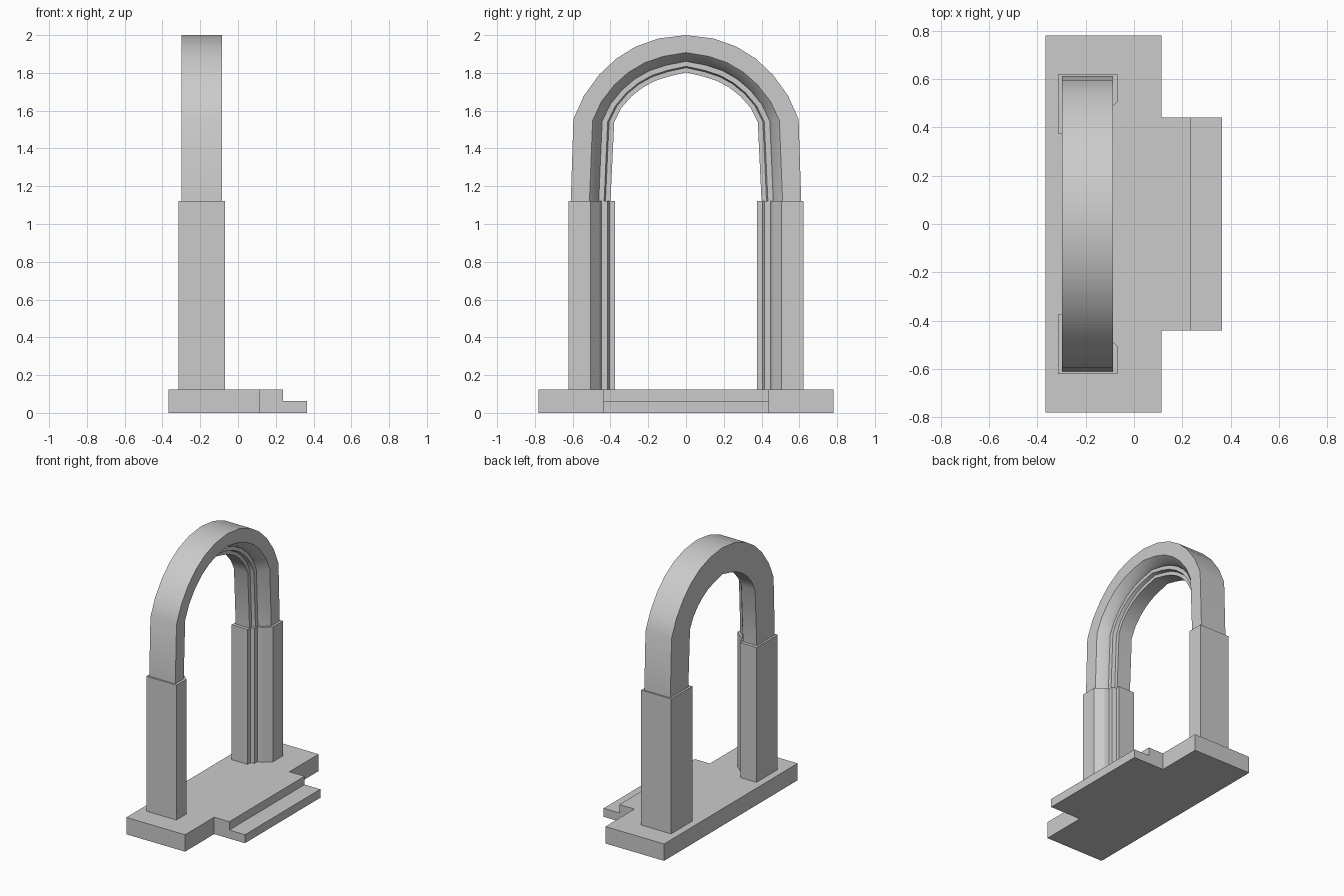
import bpy
import bmesh

cube = bpy.data.objects.get("Cube")
if cube:
    bpy.data.objects.remove(cube, do_unlink=True)

stone = bpy.data.materials.new("grey_stone")
stone.use_nodes = True
GREY = (0.6, 0.6, 0.6, 1)
stone.diffuse_color = GREY
stone.node_tree.nodes["Principled BSDF"].inputs["Base Color"].default_value = GREY


def loft(name, rings, smooth=False):
    """Skin a row of equal rings and cap both ends."""
    bm = bmesh.new()
    rows = [[bm.verts.new(p) for p in ring] for ring in rings]
    for a, b in zip(rows, rows[1:]):
        for i in range(len(a)):
            j = (i + 1) % len(a)
            bm.faces.new((a[i], a[j], b[j], b[i]))
    bm.faces.new(rows[0][::-1])
    bm.faces.new(rows[-1])
    bmesh.ops.recalc_face_normals(bm, faces=bm.faces)
    mesh = bpy.data.meshes.new(name)
    bm.to_mesh(mesh)
    bm.free()
    mesh.materials.append(stone)
    obj = bpy.data.objects.new(name, mesh)
    bpy.context.collection.objects.link(obj)
    if smooth:
        bpy.ops.object.select_all(action="DESELECT")
        obj.select_set(True)
        bpy.context.view_layer.objects.active = obj
        bpy.ops.object.shade_smooth_by_angle(angle=0.5)
    return obj


def prism(name, outline, z0, z1):
    return loft(name, [[(x, y, z) for x, y in outline] for z in (z0, z1)])


# Moulded section: fraction from outer to inner side, fraction from back to front
SECTION = [(0, 0), (0, 1), (0.47, 1), (0.665, 0.78), (0.705, 0.65),
           (0.84, 0.65), (0.875, 0.53), (1, 0.53), (1, 0)]

# Floor plate with projecting landing, and the lower step
prism("base_plate", [(-0.367, -0.78), (0.113, -0.78), (0.113, -0.44), (0.237, -0.44),
                     (0.237, 0.44), (0.113, 0.44), (0.113, 0.78), (-0.367, 0.78)], 0, 0.125)
prism("lower_step", [(0.237, -0.44), (0.365, -0.44), (0.365, 0.44), (0.237, 0.44)], 0, 0.063)

# Door posts
for side, name in ((1, "left_post"), (-1, "right_post")):
    outline = [(-0.314 + 0.246 * d, side * (0.622 - 0.247 * f)) for f, d in SECTION]
    prism(name, outline, 0.125, 1.122)

# Arch: matching outer and inner curves, from springing to apex
OUTER = [(0.61, 1.12), (0.596, 1.555), (0.54, 1.68), (0.46, 1.79),
         (0.37, 1.875), (0.265, 1.94), (0.145, 1.982), (0, 2.0)]
INNER = [(0.4, 1.12), (0.38, 1.54), (0.342, 1.615), (0.288, 1.676),
         (0.23, 1.722), (0.165, 1.757), (0.095, 1.78), (0, 1.803)]
half = list(zip(OUTER, INNER))
path = half + [((-o[0], o[1]), (-i[0], i[1])) for o, i in half[-2::-1]]
loft("arch", [[(-0.299 + 0.213 * d, o[0] + (i[0] - o[0]) * f, o[1] + (i[1] - o[1]) * f)
               for f, d in SECTION] for o, i in path], smooth=True)
